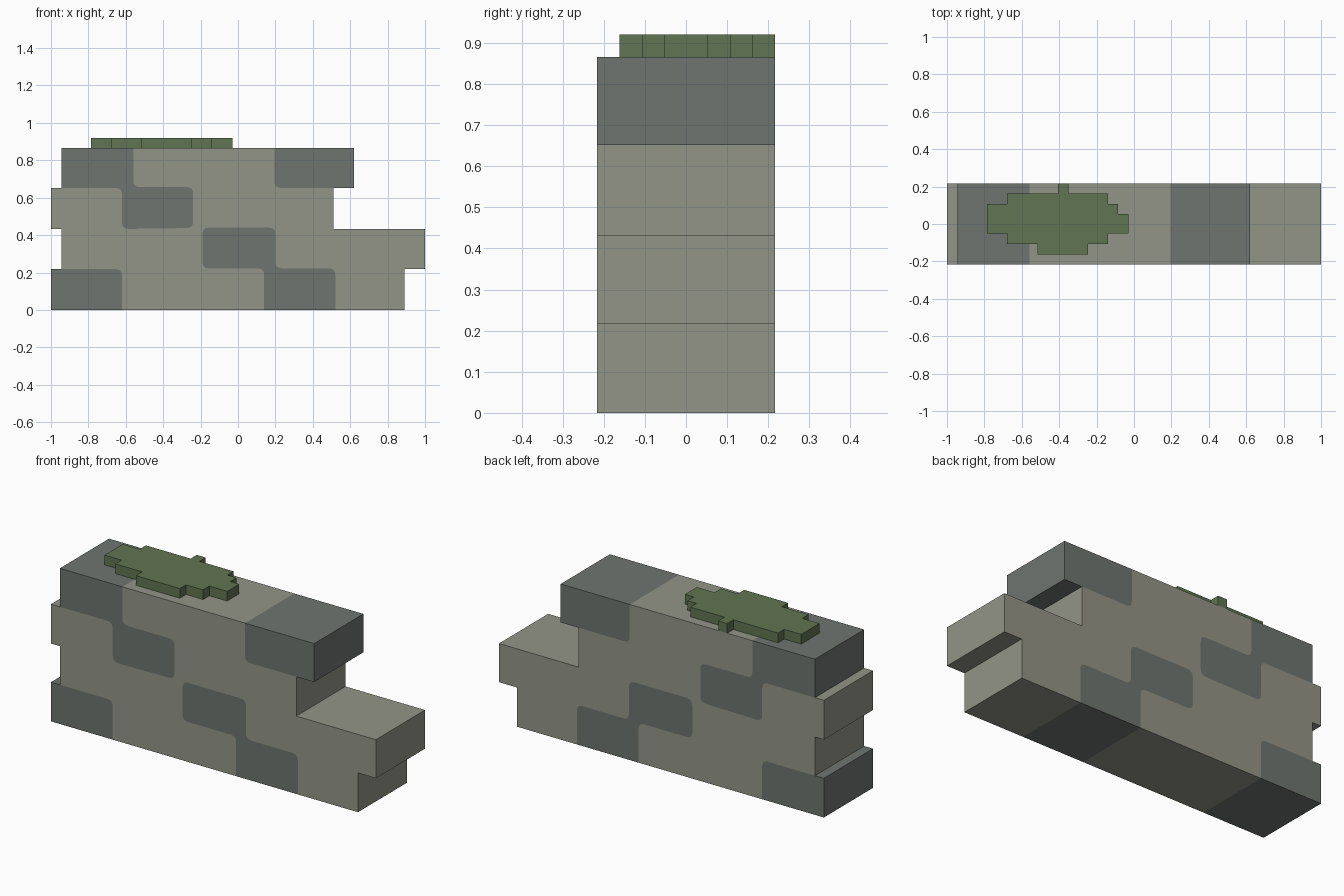
import bpy, bmesh
from mathutils import Vector, geometry

cube = bpy.data.objects.get("Cube")
if cube:
    bpy.data.objects.remove(cube)


def material(name, rgb):
    def linear(c):
        c /= 255
        return c / 12.92 if c <= 0.04045 else ((c + 0.055) / 1.055) ** 2.4
    col = [linear(c) for c in rgb] + [1]
    m = bpy.data.materials.new(name)
    m.use_nodes = True
    m.diffuse_color = col
    m.node_tree.nodes["Principled BSDF"].inputs["Base Color"].default_value = col
    return m


light = material("light stone", (148, 149, 135))
dark = material("dark stone", (110, 117, 112))
green = material("moss green", (97, 117, 82))


def rounded(points, steps=4):
    """Outline from (x, z) or (x, z, radius) points, rounding where a radius is given."""
    out = []
    for i, p in enumerate(points):
        c = Vector(p[:2])
        if len(p) == 2:
            out.append(c)
            continue
        a = c + (Vector(points[i - 1][:2]) - c).normalized() * p[2]
        b = c + (Vector(points[(i + 1) % len(points)][:2]) - c).normalized() * p[2]
        for k in range(steps + 1):
            t = k / steps
            out.append(a * (1 - t) ** 2 + c * 2 * t * (1 - t) + b * t * t)
    return out


def slab(name, bm, thickness, mats):
    """Turn a flat mesh into a solid slab, centred on its plane."""
    me = bpy.data.meshes.new(name)
    bm.to_mesh(me)
    bm.free()
    ob = bpy.data.objects.new(name, me)
    bpy.context.collection.objects.link(ob)
    for m in mats:
        me.materials.append(m)
    mod = ob.modifiers.new("thickness", 'SOLIDIFY')
    mod.thickness = thickness
    mod.offset = 0
    return ob


# Wall outline: four staggered courses
z1, z2, z3, z4 = 0.218, 0.433, 0.652, 0.866
wall = [(-1, 0), (0.89, 0), (0.89, z1), (1, z1), (1, z2), (0.51, z2),
        (0.51, z3), (0.62, z3), (0.62, z4), (-0.945, z4), (-0.945, z3),
        (-1, z3), (-1, z2), (-0.945, z2), (-0.945, z1), (-1, z1)]

# Dark bricks, running through the full depth of the wall
r = 0.035
bottom_left = [(-1, 0), (-0.62, 0), (-0.62, z1, r), (-0.945, z1), (-1, z1)]
top_right = [(0.195, z3, r), (0.51, z3), (0.62, z3), (0.62, z4), (0.195, z4)]
upper_pair = [(-0.945, z4), (-0.945, z3), (-0.62, z3, r), (-0.62, 0.433, r),
              (-0.24, 0.438, r), (-0.24, 0.657, r), (-0.56, 0.657, r), (-0.56, z4)]
lower_pair = [(0.14, 0), (0.52, 0), (0.52, 0.222, r), (0.2, 0.222, r),
              (0.2, 0.44, r), (-0.19, 0.44, r), (-0.19, 0.222, r), (0.14, 0.222, r)]

# Split the wall outline along the brick outlines
coords, loops = [], []
for shape in (wall, bottom_left, top_right, upper_pair, lower_pair):
    pts = rounded(shape)
    loops.append(list(range(len(coords), len(coords) + len(pts))))
    coords += pts
verts, _, faces, _, _, origin = geometry.delaunay_2d_cdt(coords, [], loops, 1, 1e-5)

bm = bmesh.new()
vs = [bm.verts.new((v.x, 0, v.y)) for v in verts]
for f, src in zip(faces, origin):
    if 0 in src:
        face = bm.faces.new([vs[i] for i in f])
        face.material_index = 1 if len(src) > 1 else 0
bmesh.ops.dissolve_limit(bm, angle_limit=0.01, verts=bm.verts, edges=bm.edges,
                         delimit={'MATERIAL'})
slab("stone_wall", bm, 0.432, [light, dark])

# Moss patch with a stepped outline on top of the wall
moss = [(-0.785, -0.052), (-0.68, -0.052), (-0.68, -0.107), (-0.515, -0.107),
        (-0.515, -0.162), (-0.245, -0.162), (-0.245, -0.107), (-0.14, -0.107),
        (-0.14, -0.052), (-0.03, -0.052), (-0.03, 0.053), (-0.085, 0.053),
        (-0.085, 0.108), (-0.14, 0.108), (-0.14, 0.162), (-0.35, 0.162),
        (-0.35, 0.216), (-0.405, 0.216), (-0.405, 0.162), (-0.68, 0.162),
        (-0.68, 0.108), (-0.785, 0.108)]
bm = bmesh.new()
bm.faces.new([bm.verts.new((x, y, z4 + 0.027)) for x, y in moss])
slab("moss_patch", bm, 0.054, [green])
